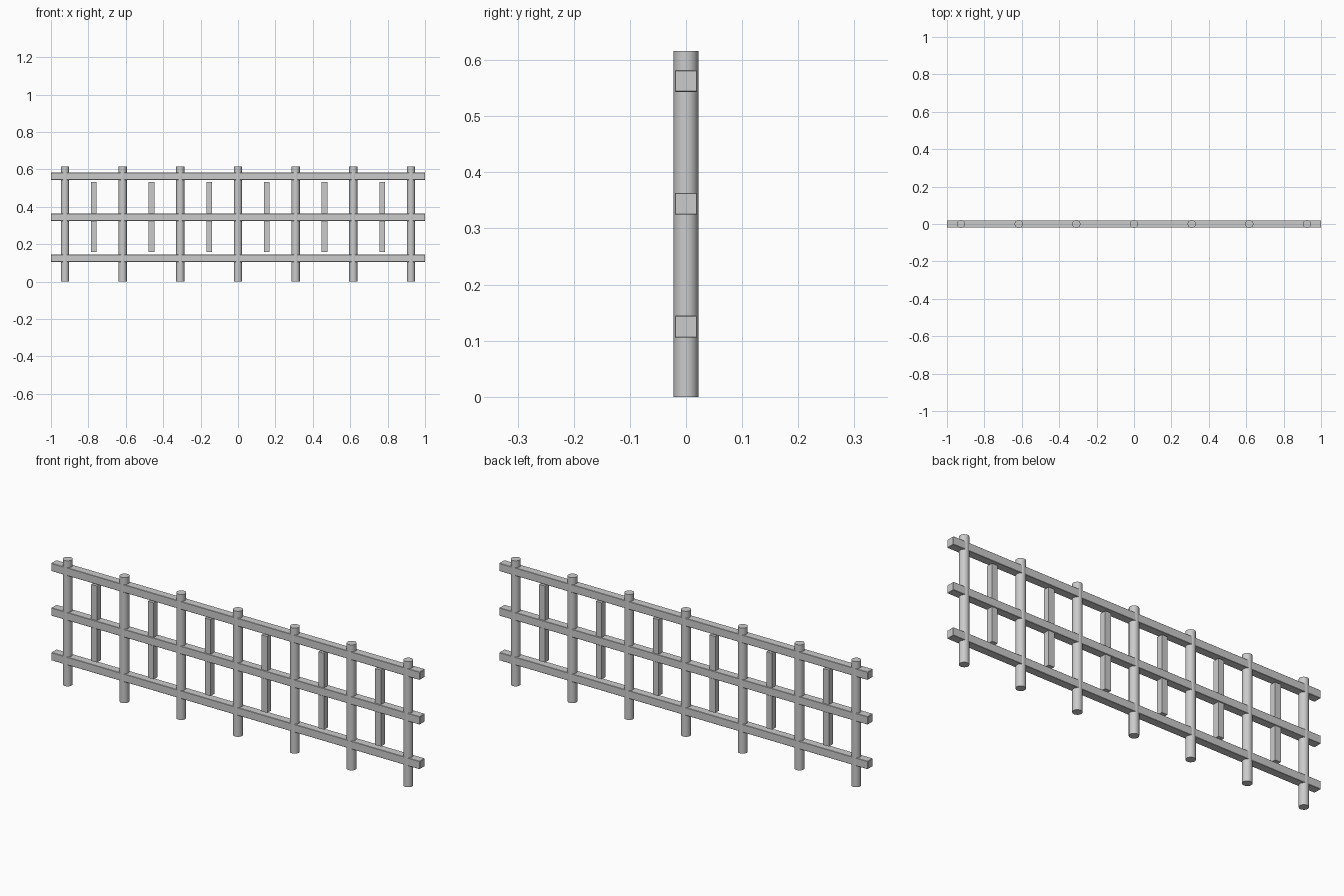
import bpy

if "Cube" in bpy.data.objects:
    bpy.data.objects.remove(bpy.data.objects["Cube"])

SPACING = 0.3083


def box(name, loc, size, bevel=0.0):
    bpy.ops.mesh.primitive_cube_add(size=1, location=loc)
    o = bpy.context.object
    o.name = name
    o.scale = size
    bpy.ops.object.transform_apply(location=False, rotation=False, scale=True)
    if bevel:
        m = o.modifiers.new("edge_softening", 'BEVEL')
        m.width = bevel
        m.segments = 1
    return o


# round upright posts
for i in range(7):
    bpy.ops.mesh.primitive_cylinder_add(
        vertices=16, radius=0.022, depth=0.616,
        location=((i - 3) * SPACING, 0, 0.308))
    bpy.context.object.name = f"post_{i + 1}"
    bpy.ops.object.shade_smooth_by_angle()

# long horizontal rails
for name, z in (("bottom_rail", 0.125), ("middle_rail", 0.344), ("top_rail", 0.563)):
    box(name, (0, 0, z), (2.0, 0.04, 0.039), 0.0015)

# short thin slats midway between the posts
for i in range(6):
    box(f"slat_{i + 1}", ((i - 2.5) * SPACING, 0, 0.346), (0.031, 0.031, 0.375))
